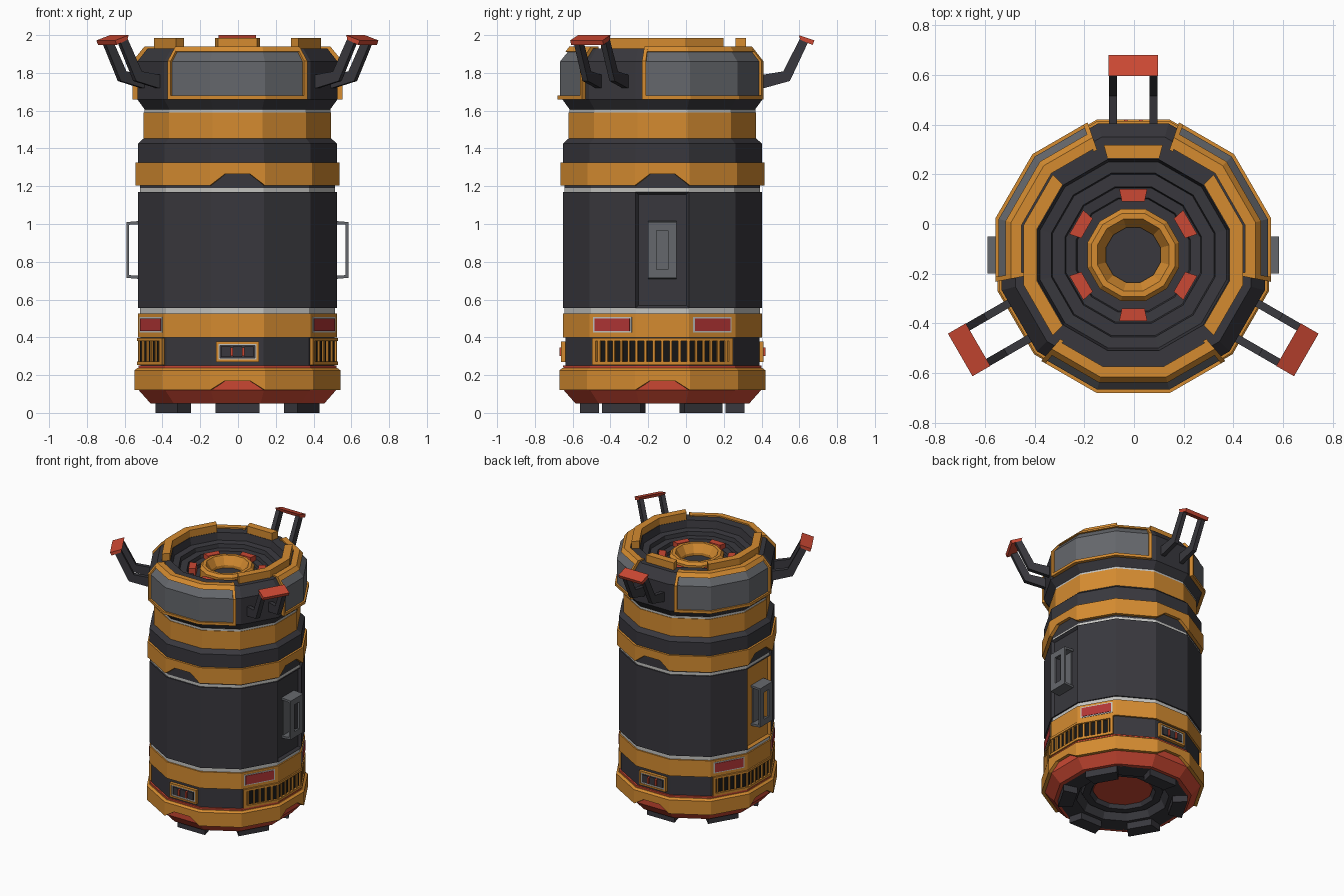
import bpy, bmesh, math

if "Cube" in bpy.data.objects:
    bpy.data.objects.remove(bpy.data.objects["Cube"])

CX, CY = -0.003, -0.125          # vertical axis of the canister
FRONT, BACK, RIGHT, LEFT = -90, 90, 0, 180


def material(name, rgb):
    m = bpy.data.materials.new(name)
    m.diffuse_color = (*rgb, 1)
    m.use_nodes = True
    m.node_tree.nodes["Principled BSDF"].inputs["Base Color"].default_value = m.diffuse_color
    return m


ORANGE = material("orange", (0.66, 0.26, 0.03))
DARK = material("charcoal", (0.040, 0.039, 0.047))
RED = material("red", (0.60, 0.065, 0.033))
CRIMSON = material("crimson", (0.44, 0.035, 0.035))
GREY = material("grey", (0.13, 0.137, 0.15))
LIGHT = material("light_grey", (0.55, 0.55, 0.53))
BLACK = material("black", (0.008, 0.008, 0.008))


def finish(name, bm, *mats):
    bmesh.ops.remove_doubles(bm, verts=bm.verts, dist=1e-5)
    bmesh.ops.recalc_face_normals(bm, faces=bm.faces)
    me = bpy.data.meshes.new(name)
    bm.to_mesh(me)
    bm.free()
    for m in mats:
        me.materials.append(m)
    ob = bpy.data.objects.new(name, me)
    bpy.context.collection.objects.link(ob)
    return ob


def rect(r0, r1, z0, z1):
    return [(r0, z0), (r1, z0), (r1, z1), (r0, z1)]


def add_sweep(bm, prof, a0=None, a1=None, notch=0):
    """Carry a closed (apothem, z) profile round a 12-gon, whole or as an arc.
    notch raises the lower edge in the middle of the four main faces."""
    full = a0 is None
    if full:
        angs = [15 + 30 * k for k in range(12)]
        if notch:
            angs = sorted(angs + [90 * k + s for k in range(1, 5) for s in (-7, 7)])
    else:
        angs = [a0] + [15 + 30 * k for k in range(-12, 24) if a0 + .1 < 15 + 30 * k < a1 - .1] + [a1]
    low = min(z for _, z in prof)
    rings = []
    for a in angs:
        off = (a + 15) % 30 - 15
        lift = notch if abs((a + 45) % 90 - 45) < 10 else 0
        k, t = 1 / math.cos(math.radians(off)), math.radians(a)
        rings.append([bm.verts.new((CX + r * k * math.cos(t), CY + r * k * math.sin(t),
                                    z + (lift if z == low else 0))) for r, z in prof])
    n = len(prof)
    for i in range(len(rings) - (0 if full else 1)):
        p, q = rings[i], rings[(i + 1) % len(rings)]
        for j in range(n):
            bm.faces.new((p[j], q[j], q[(j + 1) % n], p[(j + 1) % n]))
    if not full:
        bm.faces.new(rings[0])
        bm.faces.new(rings[-1])


def sweep(name, mat, *pieces, notch=0):
    bm = bmesh.new()
    for p in pieces:
        add_sweep(bm, *p, notch=notch)
    return finish(name, bm, mat)


def prism(name, mat, pieces):
    """Each piece: (radius, z) outline, sideways range t0..t1, facing angle."""
    bm = bmesh.new()
    for pts, t0, t1, ang in pieces:
        c, s = math.cos(math.radians(ang)), math.sin(math.radians(ang))
        a, b = [[bm.verts.new((CX + r * c - t * s, CY + r * s + t * c, z)) for r, z in pts]
                for t in (t0, t1)]
        bm.faces.new(a)
        bm.faces.new(b)
        for i in range(len(pts)):
            j = (i + 1) % len(pts)
            bm.faces.new((a[i], a[j], b[j], b[i]))
    return finish(name, bm, mat)


def frame(r0, r1, w, z0, z1, b, ang):
    """Four boxes forming a flat rectangular frame of border b."""
    return [(rect(r0, r1, z0, z0 + b), -w, w, ang), (rect(r0, r1, z1 - b, z1), -w, w, ang),
            (rect(r0, r1, z0 + b, z1 - b), -w, -w + b, ang), (rect(r0, r1, z0 + b, z1 - b), w - b, w, ang)]


# Base: feet, red skirt, underside
sweep("feet", DARK, *[(rect(.335, .435, 0, .07), a - 15, a + 15) for a in range(-90, 270, 60)])
sweep("base_skirt", RED, ([(.43, .05), (.46, .05), (.522, .12), (.525, .25), (.43, .25)],))
sweep("underside", DARK, ([(0, .13), (.2, .13), (.22, .09), (.27, .09), (.28, .12), (.31, .05),
                           (.44, .05), (.44, .25), (0, .25)],))
sweep("underside_disc", RED, (rect(0, .2, .115, .14),))

# Core and stacked bands
sweep("core", DARK, ([(0, .2), (.513, .2), (.513, .41), (.5, .5), (.5, 1.17), (.517, 1.19), (.517, 1.3),
                      (.527, 1.32), (.527, 1.425), (.5, 1.45), (.48, 1.46), (.48, 1.62), (0, 1.62)],))
sweep("base_band", ORANGE, ([(.49, .12), (.546, .12), (.546, .225), (.53, .237), (.49, .237)],), notch=.05)
sweep("lower_band", ORANGE, (rect(.48, .527, .4, .525),))
sweep("shoulder_band", ORANGE, ([(.49, 1.205), (.54, 1.205), (.54, 1.325), (.49, 1.33)],), notch=.06)
sweep("neck_band", ORANGE, (rect(.45, .496, 1.45, 1.59),))
sweep("light_strips", LIGHT, (rect(.45, .517, .52, .56),), (rect(.45, .517, 1.165, 1.192),),
      (rect(.45, .492, 1.585, 1.606),))

# Main drum with recessed doors on both sides; the left door is orange
bm = bmesh.new()
add_sweep(bm, rect(.45, .527, .555, 1.17))
bmesh.ops.recalc_face_normals(bm, faces=bm.faces)
for side in (1, -1):
    f = [f for f in bm.faces if f.normal.x * side > .99 and (f.calc_center_median().x - CX) * side > .5]
    res = bmesh.ops.inset_individual(bm, faces=f, thickness=.02, depth=-.018)
    if side < 0:
        for g in res["faces"] + f:
            g.material_index = 1
finish("main_drum", bm, DARK, ORANGE)

# Door grips: open bracket with a slotted front plate
grips = []
for a in (RIGHT, LEFT):
    grips += frame(.573, .588, .075, .715, 1.01, .045, a)
    grips += [([(.5, .71), (.53, .71), (.588, .715), (.588, .73), (.5, .725)], -.075, .075, a),
              ([(.5, 1.015), (.5, 1.0), (.588, .995), (.588, 1.01), (.53, 1.015)], -.075, .075, a),
              (rect(.5, .515, .72, 1.0), -.06, .06, a)]
prism("door_grips", GREY, grips)

# Red windows on the lower band
wins = (30, -30, 150, 210)
prism("window_frames", LIGHT, [(rect(.515, .53, .425, .508), -.118, .118, a) for a in wins])
prism("windows", CRIMSON, [(rect(.515, .534, .433, .5), -.108, .108, a) for a in wins])

# Wide side grilles
back, fr = [], []
for a in (RIGHT, LEFT):
    back.append((rect(.5, .517, .26, .39), a - 42, a + 42))
    fr += [(rect(.5, .533, .253, .272), a - 43, a + 43), (rect(.5, .533, .38, .397), a - 43, a + 43)]
    fr += [(rect(.5, .533, .272, .38), a + s - 1.2, a + s + 1.2) for s in (-41.8, 41.8)]
    fr += [(rect(.5, .527, .272, .38), a + s * 4.9 - .75, a + s * 4.9 + .75) for s in range(-8, 9)]
sweep("grille_backs", BLACK, *back)
sweep("grille_bars", ORANGE, *fr)

# Small sockets front and back
of, lf, db, rb = [], [], [], []
for a in (FRONT, BACK):
    of += frame(.5, .536, .113, .27, .377, .012, a)
    lf += frame(.5, .53, .101, .282, .365, .009, a)
    db += [(rect(.5, .534, .295, .352), t - .024, t + .024, a) for t in (-.062, 0, .062)]
    rb += [(rect(.5, .545, .3, .347), t - .007, t + .007, a) for t in (-.031, .031)]
prism("socket_frames", ORANGE, of)
prism("socket_liners", LIGHT, lf)
prism("socket_blocks", DARK, db)
prism("socket_pins", RED, rb)

# Head with stepped bowl in the top
sweep("head", DARK, ([(0, 1.6), (.49, 1.605), (.53, 1.66), (.53, 1.86), (.475, 1.93), (.385, 1.93),
                      (.375, 1.875), (.33, 1.87), (.325, 1.84), (.275, 1.84), (.27, 1.815),
                      (.23, 1.81), (.225, 1.79), (0, 1.79)],))
sweep("rim_segments", ORANGE, (rect(.388, .443, 1.92, 1.985), -45, 45),
      (rect(.388, .443, 1.92, 1.985), 135, 225), (rect(.388, .443, 1.92, 1.985), 75, 105))
sweep("cap_ring", ORANGE, ([(.185, 1.785), (.185, 1.85), (.168, 1.87), (.145, 1.87), (.11, 1.81), (.11, 1.785)],))
sweep("bowl_tabs", RED, *[(rect(.215, .265, 1.78, 1.85), a - 12, a + 12) for a in range(30, 390, 60)])

# Three wrapped head panels with frames
panels, frames = [], []
full = [(.44, 1.66), (.555, 1.66), (.555, 1.862), (.492, 1.94), (.44, 1.94)]
for a in (FRONT, 30, 150):
    panels.append(([(.45, 1.67), (.542, 1.67), (.542, 1.86), (.485, 1.93), (.45, 1.93)], a - 40, a + 40))
    frames += [(full, a - 41, a - 39), (full, a + 39, a + 41),
               (rect(.45, .555, 1.66, 1.68), a - 39, a + 39),
               ([(.45, 1.91), (.514, 1.912), (.492, 1.94), (.45, 1.94)], a - 39, a + 39)]
sweep("head_panels", GREY, *panels)
sweep("head_panel_frames", ORANGE, *frames)

# Three lifting hooks: paired bent arms with a red grip
arm = [(.5, 1.715), (.54, 1.72), (.675, 1.757), (.775, 1.97), (.73, 1.985), (.64, 1.808), (.5, 1.785)]
grip = [(.73, 1.975), (.795, 1.948), (.805, 1.972), (.722, 2.0)]
hooks = (BACK, 210, 330)
prism("hook_arms", DARK, [(arm, t - .016, t + .016, a) for a in hooks for t in (-.082, .082)])
prism("hook_grips", RED, [(grip, -.099, .099, a) for a in hooks])
